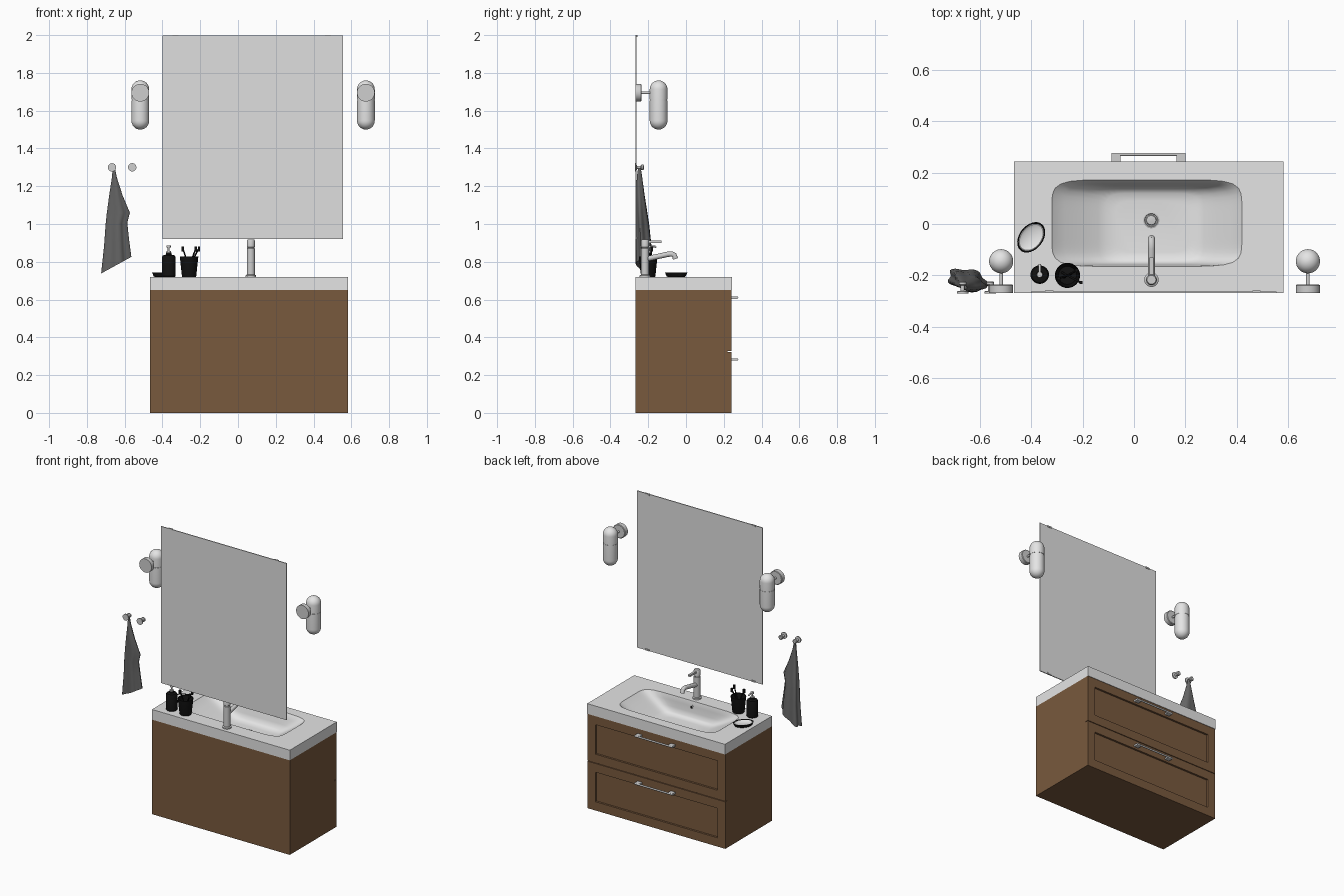
import bpy, bmesh, math
from mathutils import Matrix, Vector

if "Cube" in bpy.data.objects:
    bpy.data.objects.remove(bpy.data.objects["Cube"])


def mat(name, *rgb):
    m = bpy.data.materials.new(name)
    m.diffuse_color = (*rgb, 1)
    m.use_nodes = True
    m.node_tree.nodes["Principled BSDF"].inputs["Base Color"].default_value = m.diffuse_color
    return m


WOOD = mat("brown wood", .19, .10, .047)
CERAMIC = mat("white ceramic", .78, .78, .78)
MIRROR = mat("mirror silver", .74, .74, .74)
CHROME = mat("chrome", .62, .62, .62)
BLACK = mat("black plastic", .006, .006, .006)
CLOTH = mat("grey cloth", .13, .13, .13)


def finish(name, bm, m, smooth=35):
    bmesh.ops.recalc_face_normals(bm, faces=bm.faces)
    me = bpy.data.meshes.new(name)
    bm.to_mesh(me)
    bm.free()
    me.materials.append(m)
    ob = bpy.data.objects.new(name, me)
    bpy.context.collection.objects.link(ob)
    if smooth:
        bpy.ops.object.select_all(action='DESELECT')
        ob.select_set(True)
        bpy.context.view_layer.objects.active = ob
        bpy.ops.object.shade_smooth_by_angle(angle=math.radians(smooth))
    return ob


def box_bm(lo, hi):
    bm = bmesh.new()
    bmesh.ops.create_cube(bm, size=1)
    for v in bm.verts:
        v.co = [l + (c + .5) * (h - l) for c, l, h in zip(v.co, lo, hi)]
    return bm


def box(name, lo, hi, m):
    return finish(name, box_bm(lo, hi), m, 0)


def skin(bm, rings):
    """Join rings of points with quads; returns the vertex rings."""
    vr = [[bm.verts.new(p) for p in r] for r in rings]
    n = len(vr[0])
    for a, b in zip(vr, vr[1:]):
        for i in range(n):
            bm.faces.new((a[i], a[(i + 1) % n], b[(i + 1) % n], b[i]))
    return vr


def loft(name, rings, m, smooth=35):
    bm = bmesh.new()
    vr = skin(bm, rings)
    bm.faces.new(vr[0])
    bm.faces.new(vr[-1])
    return finish(name, bm, m, smooth)


def lathe(name, prof, loc, m, axis='Z', n=32, sx=1, sy=1, turn=0):
    """Revolve (radius, height) points; axis Y points the height along +y."""
    M = Matrix.Translation(loc) @ Matrix.Rotation(turn, 4, 'Z')
    if axis == 'Y':
        M = M @ Matrix.Rotation(-math.pi / 2, 4, 'X')
    rings = [[M @ Vector((r * sx * math.cos(2 * math.pi * i / n),
                          r * sy * math.sin(2 * math.pi * i / n), h)) for i in range(n)]
             for r, h in prof]
    return loft(name, rings, m)


def tube(name, pts, r, m):
    cu = bpy.data.curves.new(name, 'CURVE')
    cu.dimensions = '3D'
    cu.bevel_depth, cu.bevel_resolution, cu.use_fill_caps = r, 4, True
    sp = cu.splines.new('POLY')
    sp.points.add(len(pts) - 1)
    for p, q in zip(sp.points, pts):
        p.co = (*q, 1)
    cu.materials.append(m)
    ob = bpy.data.objects.new(name, cu)
    bpy.context.collection.objects.link(ob)
    bpy.ops.object.select_all(action='DESELECT')
    ob.select_set(True)
    bpy.context.view_layer.objects.active = ob
    bpy.ops.object.convert(target='MESH')
    bpy.ops.object.shade_smooth_by_angle(angle=math.radians(40))


X0, X1, Y0, Y1 = -.467, .582, -.268, .243

# cabinet carcass, open at the top under the basin
bm = box_bm((X0, Y0, 0), (X1, .22, .65))
bmesh.ops.delete(bm, geom=[f for f in bm.faces if f.normal.z > .9], context='FACES_ONLY')
finish("cabinet", bm, WOOD, 0)

# two drawer fronts with recessed panels, and their handles
for label, z0, z1 in (("lower", 0, .323), ("upper", .327, .65)):
    bm = box_bm((X0, .22, z0), (X1, .24, z1))
    bm.normal_update()
    front = [f for f in bm.faces if f.normal.y > .9]
    bmesh.ops.inset_region(bm, faces=front, thickness=.085)
    bmesh.ops.inset_region(bm, faces=front, thickness=.001, depth=-.012)
    finish(label + "_drawer_front", bm, WOOD, 0)
    hz = z1 - .04
    for side, x in (("left", -.07), ("right", .183)):
        box(f"{label}_handle_post_{side}", (x - .017, .238, hz - .006), (x + .017, .272, hz + .006), CHROME)
    tube(label + "_handle_bar", [(-.087, .271, hz), (.2, .271, hz)], .006, CHROME)


# countertop with a moulded basin
def oval(xa, xb, ya, yb, z, n=72, power=7):
    pts = []
    for i in range(n):
        t = 2 * math.pi * i / n
        c, s = math.cos(t), math.sin(t)
        k = (abs(c) ** power + abs(s) ** power) ** (-1 / power)
        pts.append(((xa + xb) / 2 + (xb - xa) / 2 * c * k, (ya + yb) / 2 + (yb - ya) / 2 * s * k, z))
    return pts


def rect(d, z):
    return [(X0 + d, Y0 + d, z), (X1 - d, Y0 + d, z), (X1 - d, Y1 - d, z), (X0 + d, Y1 - d, z)]


bm = bmesh.new()
outer = skin(bm, [rect(.03, .65), rect(0, .65), rect(0, .72)])[-1]
basin = skin(bm, [oval(-.32, .42, -.165, .172, .72), oval(-.314, .414, -.163, .167, .714),
                  oval(-.27, .375, -.161, .157, .685), oval(-.2, .32, -.158, .148, .645),
                  oval(-.14, .272, -.152, .138, .614), oval(-.11, .25, -.14, .12, .602),
                  oval(-.07, .21, -.11, .09, .598)])
bm.faces.new(basin[-1])
edges = [bm.edges.get((r[i], r[(i + 1) % len(r)])) for r in (outer, basin[0]) for i in range(len(r))]
bmesh.ops.triangle_fill(bm, use_beauty=True, edges=edges)
finish("countertop_basin", bm, CERAMIC, 40)
lathe("drain", [(.032, 0), (.032, .004), (.026, .006), (.024, .003), (.02, .003), (.018, .008), (.004, .01)],
      (.067, .015, .598), CHROME)
lathe("overflow_ring", [(.014, 0), (.014, .006), (.009, .007), (.009, .004)], (.068, -.164, .68), CHROME, 'Y')
lathe("overflow_hole", [(.009, 0), (.009, .005)], (.068, -.164, .68), BLACK, 'Y')

# faucet
lathe("faucet_body", [(.028, 0), (.028, .008), (.021, .012), (.021, .15), (.019, .152), (.019, .156),
                      (.021, .158), (.021, .192), (.017, .199)], (.068, -.217, .72), CHROME)
tube("faucet_spout", [(.068, -.21, .815), (.068, -.15, .828), (.068, -.095, .84), (.068, -.075, .841),
                      (.068, -.062, .835), (.068, -.056, .815)], .014, CHROME)
box("faucet_lever", (.06, -.215, .9), (.076, -.13, .912), CHROME)

# mirror and its clips
box("mirror", (-.4, -.268, .92), (.555, -.262, 1.998), MIRROR)
for i, x in enumerate((-.33, .477)):
    for j, z in enumerate((.92, 1.99)):
        box(f"mirror_clip_{i}{j}", (x - .016, -.268, z), (x + .016, -.258, z + .01), CHROME)

# wall lamps
R = .047
arc = [(R * math.cos(a), R * math.sin(a)) for a in [math.radians(d) for d in range(0, 90, 10)] + [1.54]]
for side, x in (("left", -.517), ("right", .677)):
    lathe(side + "_lamp_glass", [(r, 1.547 - h) for r, h in reversed(arc)] + [(R, 1.655)], (x, -.145, 0), CERAMIC)
    lathe(side + "_lamp_cap", [(R - .002, 1.655), (R - .002, 1.66), (R, 1.66)] + [(r, 1.713 + h) for r, h in arc],
          (x, -.145, 0), CERAMIC)
    lathe(side + "_lamp_plate", [(R, 0), (R, .029), (R - .004, .032)], (x, -.268, 1.695), CHROME, 'Y')
    lathe(side + "_lamp_arm", [(.007, 0), (.007, .08)], (x, -.24, 1.695), CHROME, 'Y')

# wall hooks
for side, x in (("left", -.667), ("right", -.56)):
    lathe(side + "_hook", [(.022, 0), (.022, .008), (.008, .01), (.008, .03), (.015, .034), (.015, .043), (.01, .047)],
          (x, -.27, 1.3), CHROME, 'Y', 24)

# hanging towel: folded cone with a slanting hem
rings = []
for z, xa, xb, ya, yb, slant in ((1.295, -.664, -.65, -.255, -.238, 0), (1.25, -.668, -.642, -.262, -.23, 0),
                                 (1.15, -.685, -.61, -.265, -.215, 0), (1.06, -.698, -.573, -.267, -.2, 0),
                                 (1.0, -.704, -.588, -.267, -.19, .1), (.9, -.712, -.58, -.267, -.178, .3),
                                 (.78, -.728, -.568, -.267, -.168, .55)):
    ring = []
    for i in range(40):
        t = 2 * math.pi * i / 40
        k = 1 + .12 * math.cos(5 * t + .6) * min(1, (1.3 - z) * 3) - .06
        u, v = k * math.cos(t), k * math.sin(t)
        hx, hy = (xb - xa) / 2, (yb - ya) / 2
        ring.append(((xa + xb) / 2 + hx * u, (ya + yb) / 2 + hy * (.9 * v - .25 * u), z + slant * hx * u))
    rings.append(ring)
loft("towel", rings, CLOTH, 50)

# soap dispenser
lathe("soap_bottle", [(.033, 0), (.036, .004), (.036, .105), (.031, .114), (.014, .118), (.014, .128)],
      (-.367, -.197, .72), BLACK)
lathe("pump_stem", [(.012, .126), (.012, .136), (.005, .138), (.005, .155), (.011, .156), (.011, .166)],
      (-.367, -.197, .72), CHROME, n=20)
tube("pump_nozzle", [(-.367, -.197, .881), (-.367, -.165, .881), (-.367, -.158, .876)], .005, CHROME)

# tumbler with toothbrushes
lathe("tumbler", [(.036, 0), (.038, .004), (.049, .108), (.046, .108), (.035, .008)], (-.259, -.2, .72), BLACK)
for i, (dx, dy) in enumerate(((-.034, -.012), (.052, -.028), (.036, .02))):
    base, top = Vector((-.259 - dx * .4, -.2 - dy * .4, .732)), Vector((-.259 + dx, -.2 + dy, .872))
    tube(f"toothbrush_{i}", [base, top], .004, BLACK)
    box(f"toothbrush_bristles_{i}", top + Vector((-.006, -.006, -.018)), top + Vector((.006, .006, .008)), BLACK)

# soap dish, a turned oval
where = dict(loc=(-.4, -.052, .72), sx=1, sy=.7, turn=math.radians(52))
lathe("soap_dish", [(.05, 0), (.056, .003), (.066, .022), (.062, .022), (.052, .009)], m=BLACK, **where)
lathe("soap_dish_lining", [(.052, .009), (.06, .018), (.056, .019), (.04, .012)], m=CERAMIC, **where)
